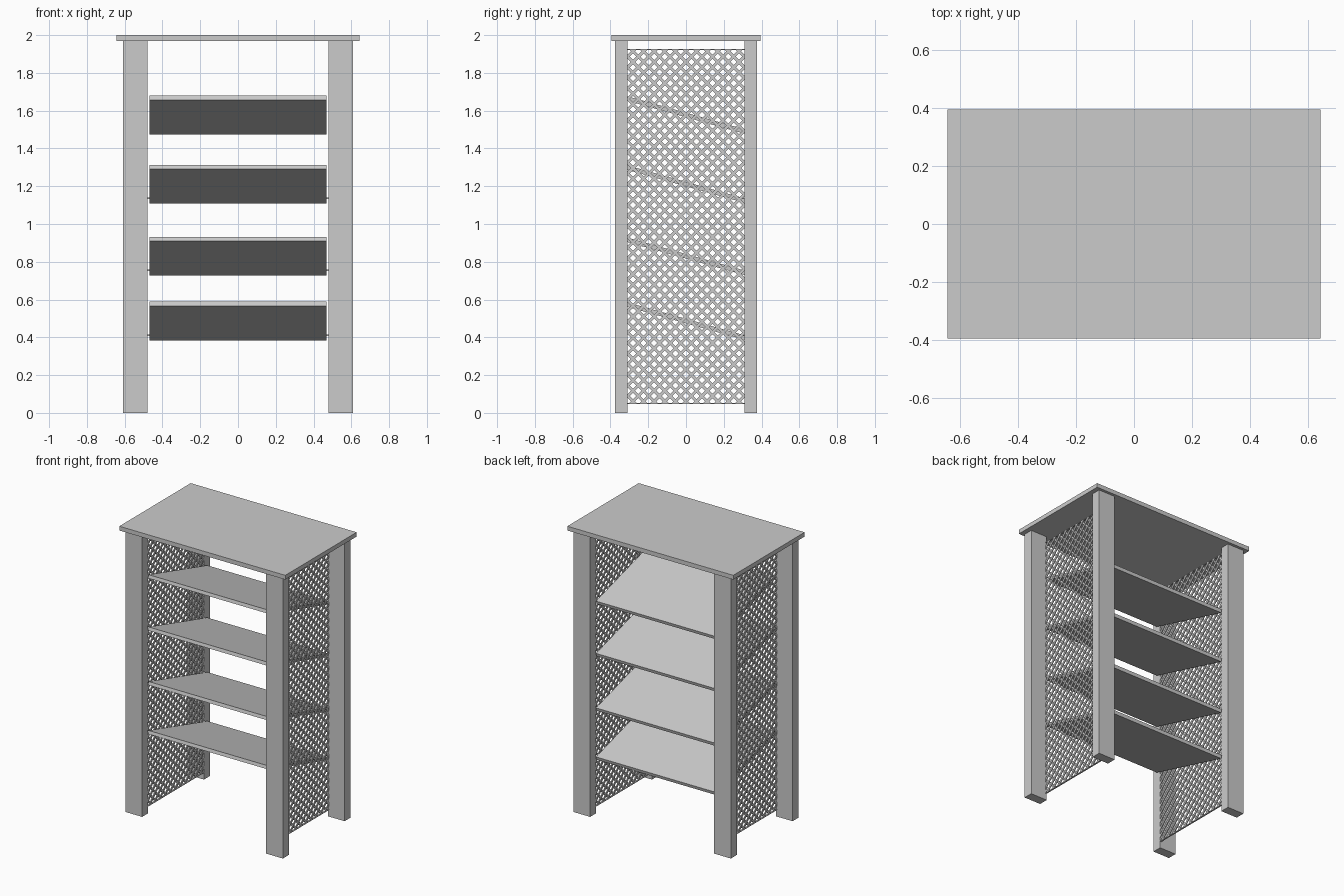
import bpy, bmesh, math
from mathutils import Matrix, Vector

cube = bpy.data.objects.get("Cube")
if cube:
    bpy.data.objects.remove(cube)

GREY = (0.6, 0.6, 0.6, 1)
mat = bpy.data.materials.new("plain grey")
mat.use_nodes = True
mat.diffuse_color = GREY
mat.node_tree.nodes["Principled BSDF"].inputs["Base Color"].default_value = GREY


def finish(name, bm):
    bmesh.ops.recalc_face_normals(bm, faces=bm.faces)
    mesh = bpy.data.meshes.new(name)
    bm.to_mesh(mesh)
    bm.free()
    mesh.materials.append(mat)
    obj = bpy.data.objects.new(name, mesh)
    bpy.context.collection.objects.link(obj)
    return obj


def box(name, center, size, tilt=0):
    bm = bmesh.new()
    place = (Matrix.Translation(center) @ Matrix.Rotation(tilt, 4, 'X')
             @ Matrix.Diagonal((*size, 1)))
    bmesh.ops.create_cube(bm, size=1, matrix=place)
    return finish(name, bm)


# Top board and four posts
POST_H = 1.97
box("top_board", (0, 0, 1.985), (1.286, 0.79, 0.03))
for sx, side in ((1, "left"), (-1, "right")):
    for sy, end in ((-1, "front"), (1, "back")):
        box(f"{end}_{side}_post", (sx * 0.545, sy * 0.342, POST_H / 2),
            (0.13, 0.066, POST_H))

# Shelves slope down towards the back
TILT = math.radians(-15.7)
for i, z in enumerate((0.486, 0.829, 1.211, 1.577)):
    box(f"shelf_{i + 1}", (0, 0, z), (0.936, 0.675, 0.023), TILT)
    if i < 3:
        for sx, side in ((1, "left"), (-1, "right")):
            box(f"shelf_pin_{side}_{i + 1}", (sx * 0.474, 0.3, z - 0.075),
                (0.014, 0.012, 0.008))

# Lattice panels: two crossing layers of diagonal slats trimmed to a rectangle
HALF_W, LOW, HIGH = 0.31, 0.05, 1.925
PITCH, SLAT, LAYER = 0.0397, 0.0155, 0.0055
MID = (LOW + HIGH) / 2


def slat_layer(name, x, angle):
    bm = bmesh.new()
    turn = Matrix.Translation((x, 0, MID)) @ Matrix.Rotation(angle, 4, 'X')
    for k in range(-24, 25):
        off = (k + 0.5) * PITCH
        corners = [(y, off + s) for y, s in ((-2, -SLAT / 2), (2, -SLAT / 2),
                                             (2, SLAT / 2), (-2, SLAT / 2))]
        bm.faces.new([bm.verts.new(turn @ Vector((0, y, z))) for y, z in corners])
    for co, no in (((0, HALF_W, 0), (0, 1, 0)), ((0, -HALF_W, 0), (0, -1, 0)),
                   ((0, 0, HIGH), (0, 0, 1)), ((0, 0, LOW), (0, 0, -1))):
        geom = bm.verts[:] + bm.edges[:] + bm.faces[:]
        bmesh.ops.bisect_plane(bm, geom=geom, plane_co=co, plane_no=no,
                               clear_outer=True)
    extruded = bmesh.ops.extrude_face_region(bm, geom=bm.faces[:])
    moved = [v for v in extruded["geom"] if isinstance(v, bmesh.types.BMVert)]
    bmesh.ops.translate(bm, verts=moved, vec=(LAYER, 0, 0))
    return finish(name, bm)


for sx, side in ((1, "left"), (-1, "right")):
    mid = sx * 0.485
    slat_layer(f"{side}_lattice_rising", mid, math.pi / 4)
    slat_layer(f"{side}_lattice_falling", mid - LAYER, -math.pi / 4)
    for z, end in ((LOW, "bottom"), (HIGH, "top")):
        box(f"{side}_lattice_{end}_rim", (mid, 0, z), (LAYER * 2, HALF_W * 2, 0.005))
